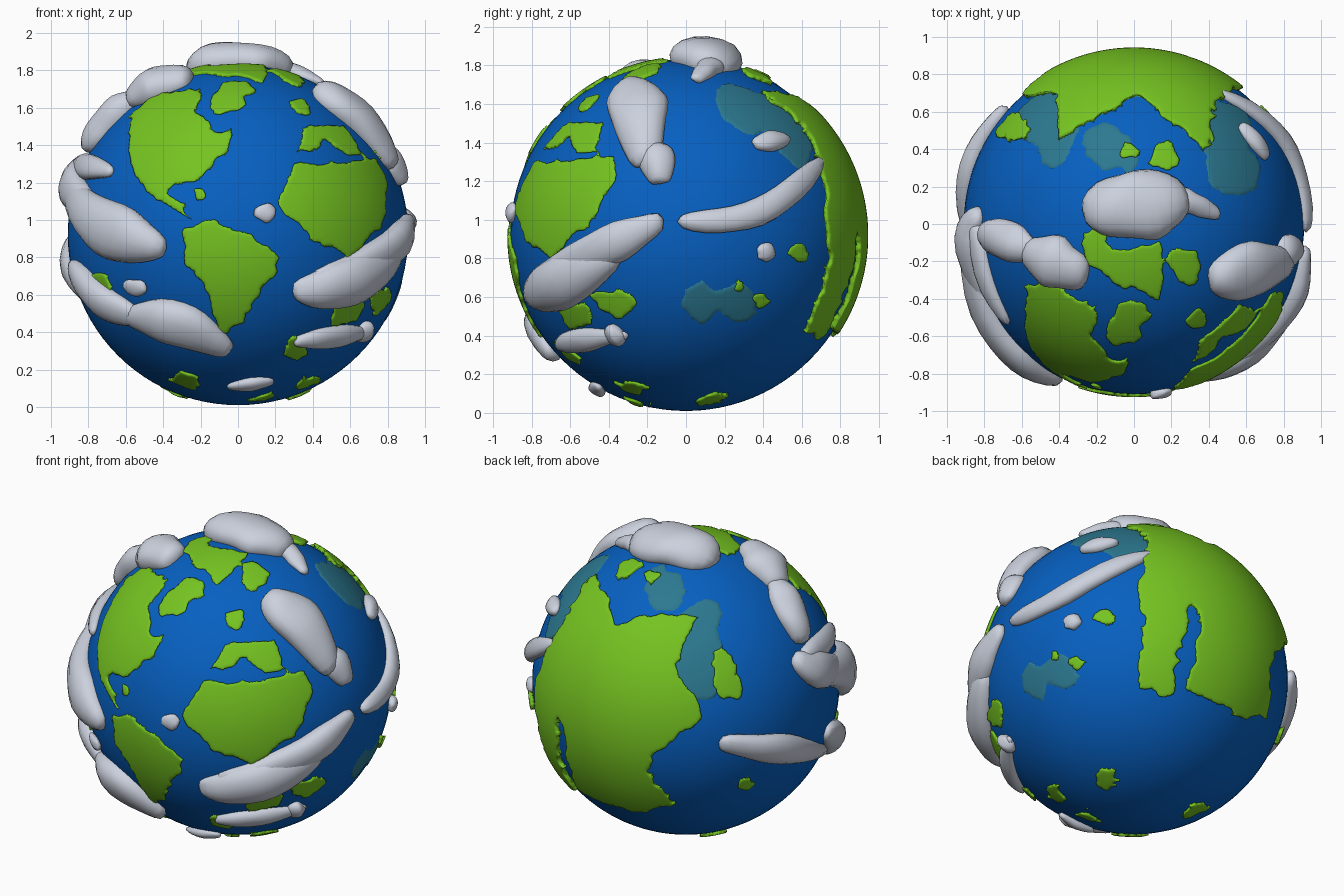
import bpy, bmesh, math, random
from mathutils import Vector, noise

if "Cube" in bpy.data.objects:
    bpy.data.objects.remove(bpy.data.objects["Cube"])

random.seed(4)
CENTRE, R = Vector((0, 0, 0.92)), 0.91


def material(name, *col):
    m = bpy.data.materials.new(name)
    m.diffuse_color = (*col, 1)
    m.use_nodes = True
    m.node_tree.nodes["Principled BSDF"].inputs["Base Color"].default_value = m.diffuse_color
    return m


BLUE = material("ocean blue", 0.002, 0.117, 0.535)
GREEN = material("land green", 0.18, 0.55, 0.015)
TEAL = material("shallow teal", 0.025, 0.19, 0.28)
GREY = material("cloud grey", 0.6, 0.64, 0.73)


# Flat map sheet facing the globe: azimuth, elevation, sheet centre, scale
def sheet(az, el, cx, cy, s):
    a, e = math.radians(az), math.radians(el)
    right = Vector((math.cos(a), math.sin(a), 0))
    d = Vector((math.sin(a) * math.cos(e), -math.cos(a) * math.cos(e), math.sin(e)))
    return right, d.cross(right), d, cx, cy, s


FRONT, SIDE = sheet(0, 0, 238, 236, 187), sheet(90, 0, 686, 235, 193)
TOP, CORNER = sheet(0, 90, 1134, 225, 187), sheet(36, 22, 240, 687, 163)
BACK_LEFT, BACK_RIGHT = sheet(217, 21, 688, 687, 163), sheet(142, -31, 1136, 685, 163)


def in_outline(pts):
    def test(u, v):
        hit, (px, py) = False, pts[-1]
        for x, y in pts:
            if (y > v) != (py > v) and u < (px - x) * (v - y) / (py - y) + x:
                hit = not hit
            px, py = x, y
        return hit
    return test


def in_spots(spots):
    return lambda u, v: any((u - x) ** 2 + (v - y) ** 2 < r * r for x, y, r in spots)


def finish(bm, name, mat):
    me = bpy.data.meshes.new(name)
    bm.to_mesh(me)
    bm.free()
    me.materials.append(mat)
    for p in me.polygons:
        p.use_smooth = True
    ob = bpy.data.objects.new(name, me)
    ob.location = CENTRE
    bpy.context.collection.objects.link(ob)
    return ob


# Shell cut from a fine sphere; noise roughens the coasts
def shell(name, regions, radius, mat):
    def covered(n):
        n = n + noise.noise_vector(n * 8) * 0.024 + noise.noise_vector(n * 18) * 0.022
        for (r, up, d, cx, cy, s), test in regions:
            if n.dot(d) > 0.34 and test(cx + n.dot(r) * 0.92 * s, cy - n.dot(up) * 0.92 * s):
                return True
        return False

    bm = bmesh.new()
    bmesh.ops.create_icosphere(bm, subdivisions=7, radius=1)
    drop = [f for f in bm.faces if not covered(f.calc_center_median().normalized())]
    bmesh.ops.delete(bm, geom=drop, context='FACES')
    for _ in range(3):
        bmesh.ops.smooth_vert(bm, verts=[v for v in bm.verts if v.is_boundary], factor=0.5,
                              use_axis_x=True, use_axis_y=True, use_axis_z=True)
    for v in bm.verts:
        n = v.co.normalized()
        v.co = n * (radius(n) - (0.004 if v.is_boundary else 0))
    return finish(bm, name, mat)


# Ocean
bm = bmesh.new()
bmesh.ops.create_uvsphere(bm, u_segments=96, v_segments=48, radius=R)
finish(bm, "ocean", BLUE)

# Continents: one simple outline each
north_west = [(130, 108), (152, 96), (205, 88), (198, 112), (215, 132), (237, 128), (228, 152),
              (202, 182), (170, 192), (198, 226), (145, 195), (128, 165)]
south_west = [(182, 230), (215, 219), (250, 236), (285, 258), (262, 300), (220, 346), (207, 300), (181, 256)]
south_mid = [(181, 715), (203, 678), (255, 680), (302, 668), (312, 695), (290, 735), (250, 764), (213, 747)]
north_mid = [(208, 667), (225, 643), (275, 638), (287, 670), (262, 674), (245, 656), (230, 667)]
polar = [(1082, 230), (1105, 222), (1112, 250), (1165, 240), (1162, 290), (1120, 288), (1085, 265)]
east_side = [(765, 85), (830, 140), (867, 250), (820, 335), (803, 335), (828, 260), (820, 150)]
east_top = [(1062, 75), (1130, 48), (1205, 75), (1225, 95), (1195, 145), (1145, 95), (1060, 138)]
east_back = [(600, 575), (612, 600), (624, 650), (632, 615), (697, 615), (675, 660), (702, 715), (640, 755),
             (675, 798), (635, 808), (575, 770), (560, 640)]
east_low = [(1145, 570), (1190, 530), (1255, 560), (1280, 640), (1230, 712), (1180, 690), (1195, 620)]
regions = [(s, in_outline(p)) for s, p in (
    (FRONT, north_west), (FRONT, south_west), (CORNER, south_mid), (CORNER, north_mid), (TOP, polar),
    (SIDE, east_side), (TOP, east_top), (BACK_LEFT, east_back), (BACK_RIGHT, east_low))]

# Islands: round spots
front_isles = [(222, 104, 12), (200, 196, 9), (95, 288, 16), (115, 307, 10), (294, 350, 13), (345, 310, 13),
               (382, 302, 12), (183, 388, 17), (238, 103, 8)]
side_isles = [(737, 284, 7), (762, 299, 9), (797, 253, 10), (622, 303, 15), (577, 316, 15), (630, 147, 9),
              (632, 392, 10)]
top_isles = [(1130, 152, 11), (1165, 158, 15), (1182, 262, 16), (1125, 312, 14), (1018, 130, 12)]
corner_isles = [(236, 620, 11), (255, 582, 13), (197, 592, 11), (218, 577, 9)]
back_isles = [(720, 662, 13), (726, 684, 13), (741, 779, 8)]
low_isles = [(1109, 776, 12), (1060, 793, 8), (1090, 826, 15), (1200, 815, 16), (1160, 685, 13)]
regions += [(s, in_spots(p)) for s, p in (
    (FRONT, front_isles), (SIDE, side_isles), (TOP, top_isles), (CORNER, corner_isles),
    (BACK_LEFT, back_isles), (BACK_RIGHT, low_isles))]

# Land stands a little higher at the back
land = shell("land", regions, lambda n: 0.926 + 0.018 * max(0, n.y), GREEN)
mod = land.modifiers.new("thickness", 'SOLIDIFY')
mod.thickness, mod.offset = 0.03, -1

# Shallow water
shell("shallow_water", [
    (SIDE, in_spots([(700, 302, 20), (738, 302, 22)])),
    (TOP, in_spots([(1050, 125, 30), (1225, 130, 30), (1235, 170, 28)])),
    (BACK_LEFT, in_spots([(665, 590, 22), (705, 615, 16), (695, 675, 24)]))], lambda n: 0.9145, TEAL)


# Cloud: lumpy flattened tube along an arc from start to end
def cloud(name, sh, start, end, w, bend=0, height=0.105):
    r, up, d, cx, cy, s = sh
    a, b = Vector(start), Vector(end)
    perp = Vector((b.y - a.y, a.x - b.x)) * bend
    count = 7 if (b - a).length > 60 else 5
    pts, bm, rings = [], bmesh.new(), []
    for i in range(count):
        t = i / (count - 1)
        q = a.lerp(b, t) + perp * math.sin(math.pi * t)
        u, v = (q.x - cx) / s, (cy - q.y) / s
        pts.append((r * u + up * v + d * math.sqrt(max(0, 0.9 - u * u - v * v))).normalized() * 0.925)
    for i, p in enumerate(pts):
        wi = w * (0.45 + 0.66 * math.sin(math.pi * i / (count - 1))) * random.uniform(0.82, 1.2)
        h = min(height, wi * 0.75)
        n = p.normalized()
        t = (pts[min(i + 1, count - 1)] - pts[max(i - 1, 0)]).normalized()
        side = n.cross(t).normalized()
        ring = []
        for k in range(8):
            ang, j = k * math.tau / 8, random.uniform(0.82, 1.2)
            q = p + side * wi * j * math.cos(ang) + n * h * j * math.sin(ang) + t * random.uniform(-.02, .02)
            q.x = max(-1.01, min(1.01, q.x))
            q.z = max(-0.92, q.z)
            ring.append(bm.verts.new(q))
        rings.append(ring)
    for ra, rb in zip(rings, rings[1:]):
        for k in range(8):
            m = (k + 1) % 8
            bm.faces.new((ra[k], ra[m], rb[m], rb[k]))
    bm.faces.new(rings[0][::-1])
    bm.faces.new(rings[-1])
    bmesh.ops.recalc_face_normals(bm, faces=bm.faces[:])
    finish(bm, "cloud_" + name, GREY).modifiers.new("round", 'SUBSURF').levels = 1


# Clouds
cloud("polar", TOP, (1080, 211), (1192, 200), 0.18, 0, 0.12)
cloud("polar_tail", TOP, (1165, 192), (1222, 216), 0.07)
cloud("upper_right", TOP, (1210, 281), (1294, 264), 0.14)
cloud("right_puff", SIDE, (654, 138), (659, 183), 0.1)
cloud("right_band", SIDE, (674, 221), (828, 155), 0.075, -0.15)
cloud("right_wisp", SIDE, (755, 142), (792, 136), 0.06)
cloud("right_dot", SIDE, (759, 254), (778, 250), 0.055, 0, 0.04)
cloud("low_band_front", FRONT, (293, 294), (403, 250), 0.13, -0.12)
cloud("low_band_side", SIDE, (526, 282), (665, 218), 0.11)
cloud("low_right", FRONT, (294, 346), (374, 335), 0.065)
cloud("low_right_puff", SIDE, (605, 340), (623, 335), 0.07)
cloud("small_front", FRONT, (254, 212), (276, 214), 0.05, 0, 0.03)
cloud("small_left", FRONT, (121, 291), (144, 289), 0.05, 0, 0.03)
cloud("upper_left", TOP, (978, 233), (1035, 254), 0.12)
cloud("upper_left_puff", TOP, (1022, 250), (1086, 281), 0.14)
cloud("left", FRONT, (58, 182), (166, 250), 0.14, -0.12)
cloud("left_wisp", FRONT, (58, 160), (110, 172), 0.065)
cloud("left_back", BACK_LEFT, (791, 656), (842, 670), 0.12, -0.2)
cloud("low_left", FRONT, (66, 266), (140, 322), 0.1, -0.1)
cloud("low_left_puff", FRONT, (120, 320), (230, 356), 0.13, 0.1)
cloud("low_left_back", BACK_LEFT, (714, 738), (828, 757), 0.1)
cloud("south", FRONT, (226, 392), (276, 386), 0.045, 0, 0.04)
